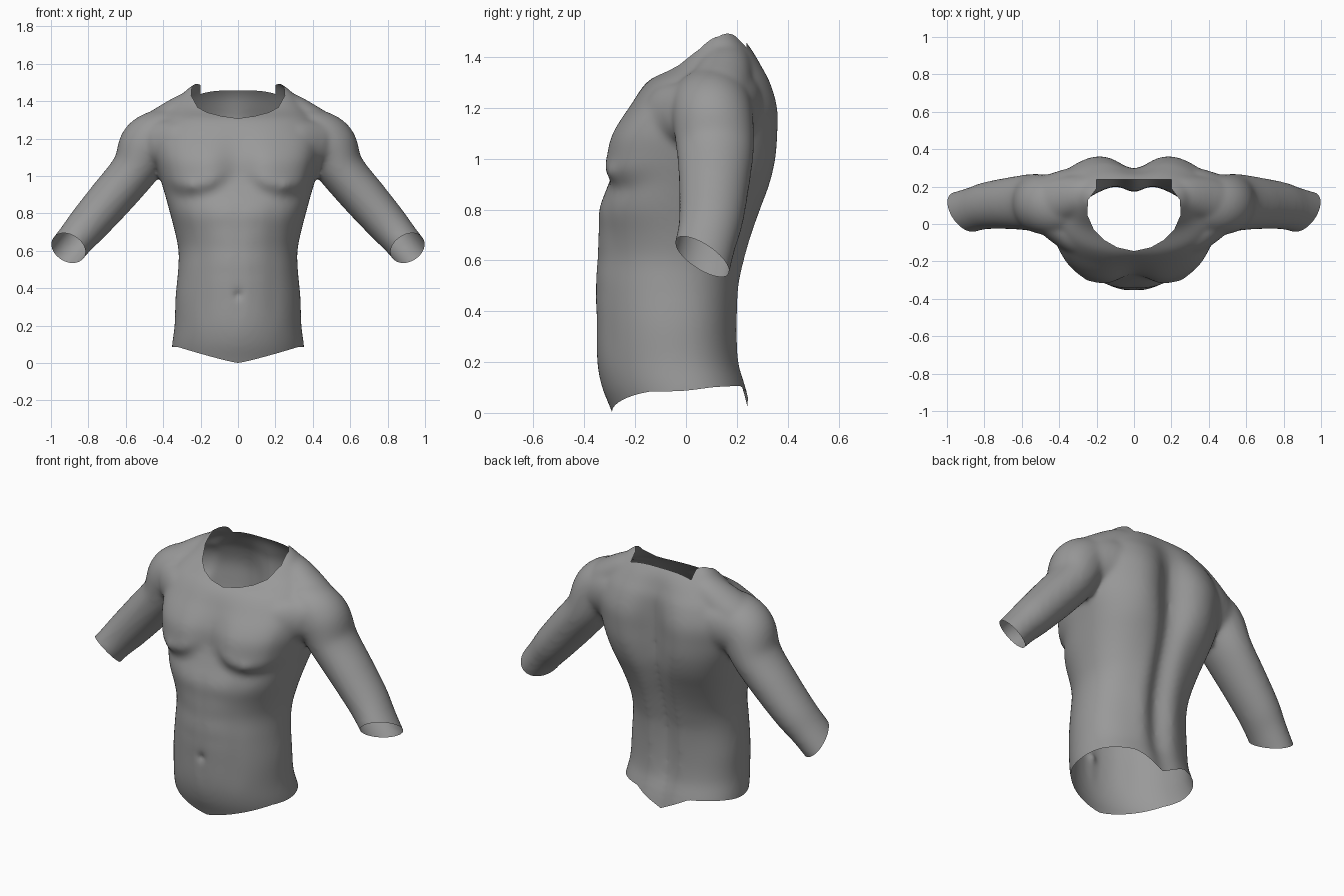
import bpy, bmesh, math
from mathutils import Vector

if "Cube" in bpy.data.objects:
    bpy.data.objects.remove(bpy.data.objects["Cube"])

skin = bpy.data.materials.new("mid_grey")
skin.diffuse_color = (0.32, 0.32, 0.32, 1)
skin.use_nodes = True
skin.node_tree.nodes["Principled BSDF"].inputs["Base Color"].default_value = skin.diffuse_color
cut = bpy.data.materials.new("cut_helper")


def sample(rows, t):
    """Smooth interpolation of table rows by their first column."""
    i = max(k for k in range(len(rows) - 1) if rows[k][0] <= t or k == 0)
    a, b = rows[i], rows[i + 1]
    p, q = rows[max(i - 1, 0)], rows[min(i + 2, len(rows) - 1)]
    h = b[0] - a[0]
    u = min(max((t - a[0]) / h, 0), 1)
    out = []
    for c in range(1, len(a)):
        m0 = (b[c] - p[c]) / (b[0] - p[0]) * h
        m1 = (q[c] - a[c]) / (q[0] - a[0]) * h
        out.append((2*u**3 - 3*u*u + 1) * a[c] + (u**3 - 2*u*u + u) * m0
                   + (3*u*u - 2*u**3) * b[c] + (u**3 - u*u) * m1)
    return out


def loft(name, rings):
    bm = bmesh.new()
    rows = [[bm.verts.new(p) for p in r] for r in rings]
    n = len(rows[0])
    for a, b in zip(rows, rows[1:]):
        for i in range(n):
            bm.faces.new((a[i], a[(i+1) % n], b[(i+1) % n], b[i]))
    bm.faces.new(rows[0][::-1])
    bm.faces.new(rows[-1])
    bmesh.ops.recalc_face_normals(bm, faces=bm.faces)
    me = bpy.data.meshes.new(name)
    bm.to_mesh(me)
    bm.free()
    ob = bpy.data.objects.new(name, me)
    bpy.context.collection.objects.link(ob)
    me.materials.append(skin)
    return ob


def gauss(v, c, s):
    return math.exp(-((v - c) / s) ** 2)


def step(a, b, v):
    u = min(max((v - a) / (b - a), 0), 1)
    return u * u * (3 - 2 * u)


# Torso: height, half width, front y, back y, spine groove depth
TORSO = [(-.12, .37, -.25, .285, .02), (0, .36, -.29, .265, .02), (.1, .352, -.33, .24, .02),
         (.2, .339, -.35, .21, .025), (.35, .334, -.355, .2, .03), (.5, .32, -.358, .21, .035),
         (.6, .318, -.352, .235, .04), (.7, .337, -.347, .265, .045), (.8, .363, -.343, .3, .05),
         (.9, .39, -.305, .335, .06), (1.0, .42, -.272, .355, .07), (1.1, .445, -.257, .36, .07),
         (1.2, .45, -.215, .36, .065), (1.3, .41, -.155, .335, .04), (1.36, .36, -.06, .305, .025),
         (1.42, .31, .0, .27, .01), (1.47, .265, .05, .228, 0), (1.51, .2, .09, .19, 0)]


def torso_ring(z, n=128):
    w, f, b, groove = sample(TORSO, z)
    up = step(.6, .95, z)
    cy = (f + b) / 2 + .035 * (1 - up)
    powers = (1.95 + .55 * up, 2.3 + .4 * up - .2 * step(1.3, 1.45, z))
    ring = []
    for i in range(n):
        a = 2 * math.pi * i / n
        c, s = math.cos(a), math.sin(a)
        e = 2 / powers[s > 0]
        x = w * math.copysign(abs(c) ** e, c)
        y = cy + (b - cy if s > 0 else cy - f) * math.copysign(abs(s) ** e, s)
        ax, side = abs(x), min(1, abs(s) * 1.6)
        if s > 0:   # spine groove and shoulder blades
            y -= groove * gauss(x, 0, .065 + .03 * step(.7, 1.1, z)) * side
            y += .014 * gauss(ax, .22, .1) * gauss(z, 1.1, .25) * side
            y += .01 * gauss(ax, .1, .06) * gauss(z, .4, .25)
        else:       # chest with curved lower edge, belly line, belly muscles, navel
            low = .885 + 1.8 * (ax - .25) ** 2
            pec = step(low - .015, low + .08, z) * (1 - step(1.0, 1.32, z))
            y -= .056 * pec * math.exp(-((ax - .245) / .18) ** 4) * side
            y -= .012 * gauss(ax, .25, .025) * gauss(z, .945, .025)
            belly = step(.15, .3, z) * (1 - step(.8, .88, z))
            y += belly * (.005 * gauss(x, 0, .025) + .004 * gauss(ax, .19, .04))
            y += .002 * belly * sum(gauss(z, k, .03) for k in (.48, .61, .74)) * gauss(ax, .08, .08)
            y += .025 * gauss(x, 0, .02) * gauss(z, .365, .02)
        ring.append((x, y, z))
    return ring


torso = loft("torso", [torso_ring(-.12 + 1.63 * i / 130) for i in range(131)])


def limb(name, rows, side, n=40, steps=50):
    """Oval tube; rows are t, x, y, z, radius, depth radius."""
    rings, last = [], rows[-1][0]
    for k in range(steps + 1):
        t = last * k / steps
        x, y, z, r, ry = sample(rows, t)
        p, q = sample(rows, max(t - .02, 0)), sample(rows, min(t + .02, last))
        d = Vector((q[0] - p[0], 0, q[2] - p[2])).normalized()
        up = Vector((-d.z, 0, d.x))
        ring = []
        for i in range(n):
            a = 2 * math.pi * i / n
            v = Vector((x, y, z)) + up * r * math.cos(a) + Vector((0, ry * math.sin(a), 0))
            ring.append((v.x * side, v.y, v.z))
        rings.append(ring)
    return loft(name, rings)


ARM = [(0, .28, .11, 1.25, .11, .13), (1, .4, .10, 1.225, .135, .155), (2, .482, .105, 1.16, .154, .16),
       (3, .555, .115, 1.03, .126, .152), (4, .68, .11, .88, .119, .137), (5, .797, .097, .745, .11, .126),
       (6, .882, .072, .645, .099, .121), (7, 1.0, .04, .50, .095, .118)]
TRAP = [(0, .13, .17, 1.37, .09, .09), (1, .25, .155, 1.355, .097, .105),
        (2, .38, .13, 1.28, .102, .125), (3, .48, .11, 1.21, .105, .125)]
# Bridges that blend the shoulder into the chest and the shoulder blade
CHEST = [(0, .2, -.08, 1.16, .12, .1), (1, .34, -.06, 1.17, .125, .1), (2, .475, .03, 1.18, .115, .1)]
BLADE = [(0, .2, .23, 1.2, .13, .085), (1, .34, .2, 1.2, .14, .1), (2, .49, .145, 1.16, .125, .11)]
parts = [torso]
for s in (1, -1):
    parts += [limb("arm", ARM, s), limb("trapezius", TRAP, s, steps=20),
              limb("chest_bridge", CHEST, s, steps=20), limb("blade_bridge", BLADE, s, steps=20)]

# Merge into one soft skin
bpy.ops.object.select_all(action='DESELECT')
for o in parts:
    o.select_set(True)
bpy.context.view_layer.objects.active = torso
bpy.ops.object.join()
torso.name = "bare_torso"
m = torso.modifiers.new("fuse", 'REMESH')
m.mode, m.voxel_size = 'VOXEL', .0125
m = torso.modifiers.new("soften", 'SMOOTH')
m.factor, m.iterations = .5, 16
for name in ("fuse", "soften"):
    bpy.ops.object.modifier_apply(modifier=name)
torso.data.materials.clear()
torso.data.materials.append(skin)
torso.data.materials.append(cut)
torso.data.polygons.foreach_set("material_index", [0] * len(torso.data.polygons))

# Cutters for the openings
cutters = []
half = [(0, -.145), (.09, -.125), (.16, -.085), (.215, -.03), (.25, .05), (.245, .13), (.2, .19), (.2, .237)]
outline = half + [(-x, y) for x, y in half[:0:-1]]
cutters.append(loft("neck_cutter", [[(x, y, z) for x, y in outline] for z in (1.15, 1.8)]))


def hem(x, y):
    front = .085 * min(1, abs(x) / .32) ** 1.15
    back = .02 + .085 * min(1, abs(x) / .17)
    k = step(-.05, .17, y)
    return front * (1 - k) + back * k


# Waist cutter: strips across x, each a slab with a curved upper edge
ys = [-.6 + 1.2 * i / 40 for i in range(41)]
cutters.append(loft("waist_cutter", [
    [(x, y, hem(x, y)) for y in ys] + [(x, .6, -.5), (x, -.6, -.5)]
    for x in (-.5 + i / 50 for i in range(51))]))

# Wrist cutters: slanted blocks beyond the cut plane
for s in (1, -1):
    nrm = Vector((.48, -.56, -.67)).normalized()
    u = nrm.orthogonal().normalized()
    v = nrm.cross(u)
    base = Vector((.919, .055, .63))
    rings = []
    for d in (0, .5):
        pts = [base + nrm * d + u * a * .24 + v * b * .24 for a, b in ((1, 1), (-1, 1), (-1, -1), (1, -1))]
        rings.append([(p.x * s, p.y, p.z) for p in pts])
    cutters.append(loft("wrist_cutter", rings))

for c in cutters:
    c.data.materials.append(cut)
    for p in c.data.polygons:
        p.material_index = 1
    c.hide_render = True
    m = torso.modifiers.new("opening", 'BOOLEAN')
    m.operation, m.object, m.solver = 'DIFFERENCE', c, 'EXACT'
    bpy.context.view_layer.objects.active = torso
    bpy.ops.object.modifier_apply(modifier="opening")

# Leave the openings hollow
bm = bmesh.new()
bm.from_mesh(torso.data)
bmesh.ops.delete(bm, geom=[f for f in bm.faces if f.material_index == 1], context='FACES')
bm.to_mesh(torso.data)
bm.free()
for c in cutters:
    bpy.data.objects.remove(c)
torso.data.materials.pop(index=1)
bpy.data.materials.remove(cut)
bpy.ops.object.select_all(action='DESELECT')
torso.select_set(True)
bpy.context.view_layer.objects.active = torso
bpy.ops.object.shade_smooth_by_angle(angle=math.radians(60))
